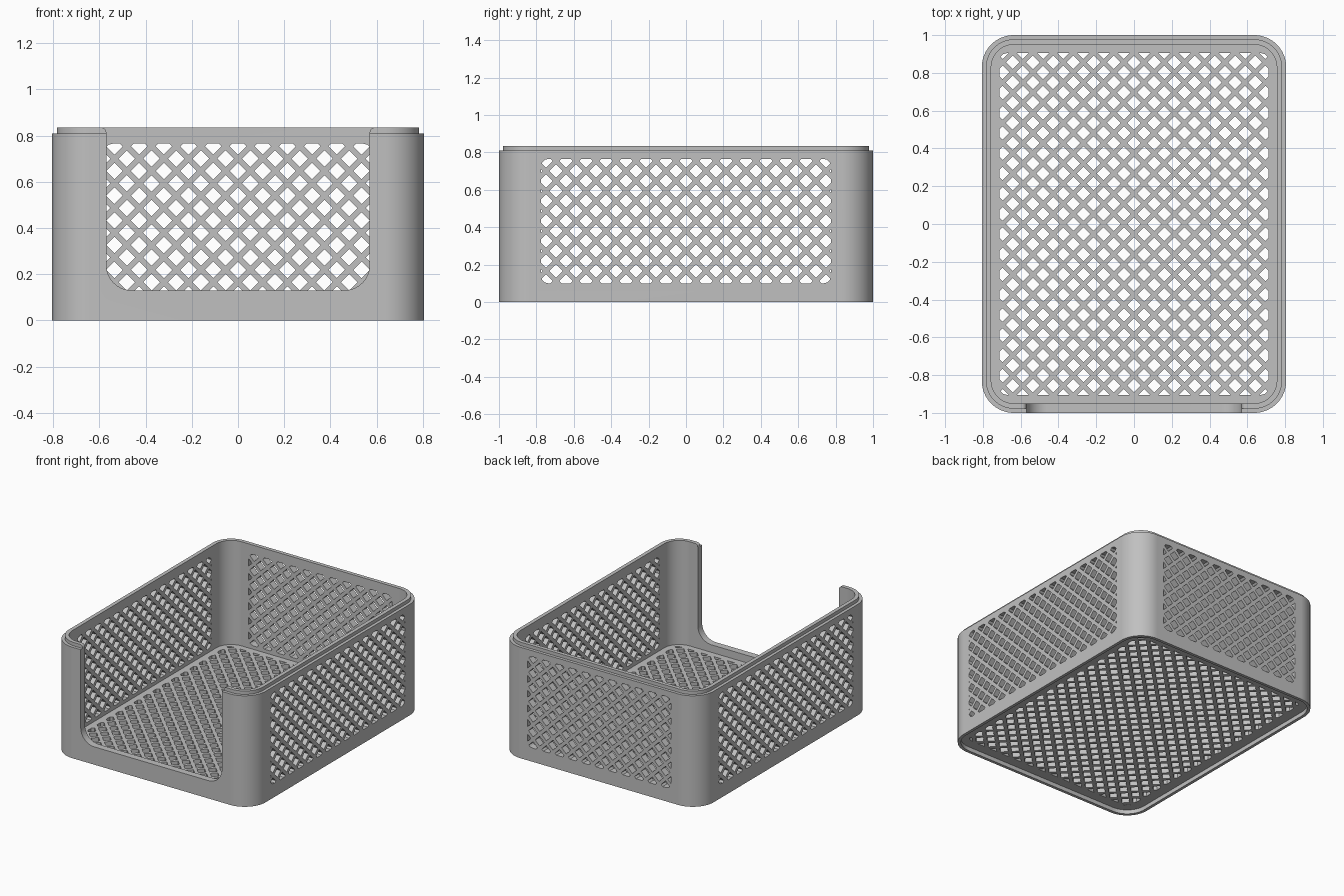
import bpy, bmesh, math
from mathutils import Vector

if "Cube" in bpy.data.objects:
    bpy.data.objects.remove(bpy.data.objects["Cube"])

HX, HY, R = 0.806, 1.0, 0.17        # half width, half depth, corner radius
WALL, STEP = 0.05, 0.022            # wall thickness, stacking lip inset
PITCH, HOLE = 0.107, 0.036          # lattice spacing, half diagonal of a hole

grey = bpy.data.materials.new("warm_grey_plastic")
grey.diffuse_color = (0.53, 0.53, 0.53, 1)
grey.use_nodes = True
grey.node_tree.nodes["Principled BSDF"].inputs["Base Color"].default_value = grey.diffuse_color


def new_object(name, bm, helper=False):
    bmesh.ops.recalc_face_normals(bm, faces=bm.faces)
    mesh = bpy.data.meshes.new(name)
    bm.to_mesh(mesh)
    bm.free()
    ob = bpy.data.objects.new(name, mesh)
    bpy.context.collection.objects.link(ob)
    mesh.materials.append(grey)
    ob.hide_render = helper
    return ob


def arc(cx, cy, r, a0, a1, n):
    return [(cx + r * math.cos(math.radians(a0 + (a1 - a0) * i / n)),
             cy + r * math.sin(math.radians(a0 + (a1 - a0) * i / n))) for i in range(n + 1)]


def rounded_rect(hx, hy, r, n):
    pts = []
    for k, (sx, sy) in enumerate([(1, 1), (-1, 1), (-1, -1), (1, -1)]):
        pts += arc(sx * (hx - r), sy * (hy - r), r, 90 * k, 90 * k + 90, n)
    return pts


def add_prism(bm, pts, to3d, d0, d1):
    a = [bm.verts.new(to3d(u, v, d0)) for u, v in pts]
    b = [bm.verts.new(to3d(u, v, d1)) for u, v in pts]
    bm.faces.new(a)
    bm.faces.new(b[::-1])
    for i in range(len(a)):
        j = (i + 1) % len(a)
        bm.faces.new((a[i], a[j], b[j], b[i]))


def clip(poly, region):
    # trim a polygon to a convex counter-clockwise region
    for i, p in enumerate(region):
        q = region[(i + 1) % len(region)]
        ex, ey = q[0] - p[0], q[1] - p[1]
        side = lambda s: ex * (s[1] - p[1]) - ey * (s[0] - p[0])
        out = []
        for k, b in enumerate(poly):
            a = poly[k - 1]
            da, db = side(a), side(b)
            if (da >= 0) != (db >= 0):
                t = da / (da - db)
                out.append((a[0] + t * (b[0] - a[0]), a[1] + t * (b[1] - a[1])))
            if db >= 0:
                out.append(b)
        poly = out
        if len(poly) < 3:
            return []
    # merge coincident corners, drop slivers
    poly = [b for k, b in enumerate(poly) if math.dist(b, poly[k - 1]) > 1e-4]
    area = sum(poly[k - 1][0] * b[1] - b[0] * poly[k - 1][1] for k, b in enumerate(poly)) / 2
    return poly if len(poly) > 2 and area > 3e-5 else []


def lattice_cutter(name, hu, hv, to3d, d0, d1):
    bm = bmesh.new()
    region = rounded_rect(hu, hv, 0.04, 3)
    half = PITCH / 2
    nu, nv = int(hu / half) + 2, int(hv / half) + 2
    for i in range(-nu, nu + 1):
        for j in range(-nv, nv + 1):
            if (i + j) % 2 == 0:
                u, v = i * half, j * half
                poly = clip([(u + HOLE, v), (u, v + HOLE), (u - HOLE, v), (u, v - HOLE)], region)
                if poly:
                    add_prism(bm, poly, to3d, d0, d1)
    return new_object(name, bm, True)


# Basket body: rounded-rectangle rings from the recessed base, over the lip, to the floor
bm = bmesh.new()
profile = [(STEP, 0.03), (STEP, 0), (0, 0), (0, 0.81), (STEP, 0.81),
           (STEP, 0.835), (WALL, 0.835), (WALL, 0.075)]
rings = [[bm.verts.new((x, y, z)) for x, y in rounded_rect(HX - d, HY - d, R - d, 16)]
         for d, z in profile]
for a, b in zip(rings, rings[1:]):
    for i in range(len(a)):
        j = (i + 1) % len(a)
        bm.faces.new((a[i], a[j], b[j], b[i]))
bm.faces.new(rings[0])
bm.faces.new(rings[-1])
basket = new_object("basket", bm)

# Front opening: rounded bottom corners, small flared corners at the rim
right = arc(0.57 - 0.11, 0.13 + 0.11, 0.11, -90, 0, 10) + arc(0.57 + 0.022, 0.813, 0.022, 180, 90, 5)
right += [(0.592, 0.9)]
bm = bmesh.new()
add_prism(bm, right + [(-x, z) for x, z in reversed(right)], lambda u, v, d: (u, d, v), -1.1, -0.9)
cutters = [new_object("front_opening_cutter", bm, True)]

# Lattice holes in the floor, both sides and the back
MID, HV = 0.433, 0.333
cutters += [
    lattice_cutter("floor_holes_cutter", 0.712, 0.905, lambda u, v, d: (u, v, d), -0.05, 0.09),
    lattice_cutter("side_holes_cutter", 0.775, HV, lambda u, v, d: (d, u, v + MID), -0.9, 0.9),
    lattice_cutter("back_holes_cutter", 0.58, HV, lambda u, v, d: (u, d, v + MID), 0.9, 1.1),
]
for c in cutters:
    mod = basket.modifiers.new(c.name, 'BOOLEAN')
    mod.operation, mod.solver, mod.object = 'DIFFERENCE', 'EXACT', c

# Apply the cuts, then remove the helpers
bpy.context.view_layer.objects.active = basket
basket.select_set(True)
for c in cutters:
    bpy.ops.object.modifier_apply(modifier=c.name)
for c in cutters:
    bpy.data.objects.remove(c)

# Smooth rounded corners, crisp edges
bpy.ops.object.shade_smooth_by_angle(angle=math.radians(25))
weighted = basket.modifiers.new("even_shading", 'WEIGHTED_NORMAL')
weighted.keep_sharp = True
